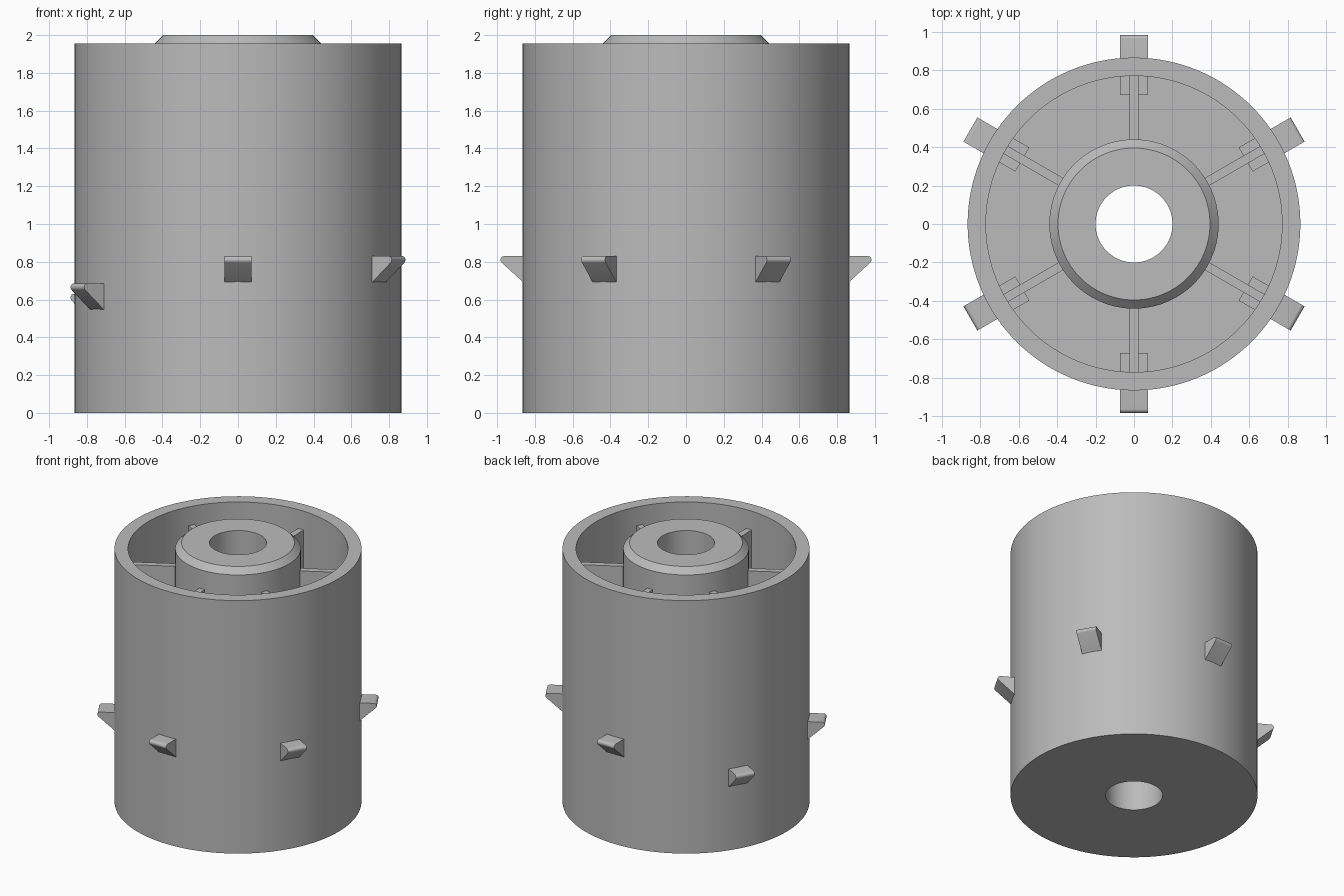
import bpy, bmesh, math
from mathutils import Matrix

if "Cube" in bpy.data.objects:
    bpy.data.objects.remove(bpy.data.objects["Cube"])

SEGMENTS = 128
FLOOR = 0.1

grey = bpy.data.materials.new("plain grey")
grey.diffuse_color = (0.5, 0.5, 0.5, 1)
grey.use_nodes = True
grey.node_tree.nodes["Principled BSDF"].inputs["Base Color"].default_value = grey.diffuse_color


def finish(name, bm, angle=30):
    bmesh.ops.recalc_face_normals(bm, faces=bm.faces)
    mesh = bpy.data.meshes.new(name)
    bm.to_mesh(mesh)
    bm.free()
    mesh.materials.append(grey)
    obj = bpy.data.objects.new(name, mesh)
    bpy.context.collection.objects.link(obj)
    bpy.ops.object.select_all(action='DESELECT')
    obj.select_set(True)
    bpy.context.view_layer.objects.active = obj
    bpy.ops.object.shade_smooth_by_angle(angle=math.radians(angle))
    return obj


def lathe(name, profile):
    """Revolve a closed (radius, z) outline around the z axis."""
    bm = bmesh.new()
    rings = []
    for i in range(SEGMENTS):
        a = 2 * math.pi * i / SEGMENTS
        rings.append([bm.verts.new((r * math.cos(a), r * math.sin(a), z)) for r, z in profile])
    n = len(profile)
    for i in range(SEGMENTS):
        p, q = rings[i], rings[(i + 1) % SEGMENTS]
        for j in range(n):
            k = (j + 1) % n
            bm.faces.new((p[j], q[j], q[k], p[k]))
    return finish(name, bm)


def radial_prism(name, profile, width, degrees, dz=0.0):
    """Extrude a (radius, z) outline sideways and turn it around the z axis."""
    bm = bmesh.new()
    face = bm.faces.new([bm.verts.new((r, -width / 2, z + dz)) for r, z in profile])
    new = bmesh.ops.extrude_face_region(bm, geom=[face])["geom"]
    verts = [v for v in new if isinstance(v, bmesh.types.BMVert)]
    bmesh.ops.translate(bm, vec=(0, width, 0), verts=verts)
    bmesh.ops.transform(bm, matrix=Matrix.Rotation(math.radians(degrees), 4, 'Z'), verts=bm.verts)
    return finish(name, bm)


# Open drum with floor, chamfered hub and through bore
lathe("drum_and_hub", [
    (0.2, 0), (0.865, 0), (0.865, 1.955), (0.77, 1.955), (0.77, FLOOR),
    (0.44, FLOOR), (0.44, 1.955), (0.395, 2.0), (0.2, 2.0)])

# Pin outline: inner stub, wall passage, rounded tip and sloped underside
tip = [(0.962 + 0.02 * math.cos(math.radians(t)), 0.81 + 0.02 * math.sin(math.radians(t)))
       for t in range(90, -46, -15)]
pin = [(0.67, 0.69), (0.67, 0.83)] + tip + [(0.86, 0.69)]
rib = [(0.43, FLOOR - 0.02), (0.78, FLOOR - 0.02), (0.78, 1.81), (0.43, 1.81)]

# Six ribs and pins; the two on the left sit lower
drops = {150: -0.2, 210: -0.145}
for deg in range(30, 390, 60):
    radial_prism(f"rib_{deg}", rib, 0.046, deg)
    radial_prism(f"pin_{deg}", pin, 0.145, deg, drops.get(deg, 0.0))
